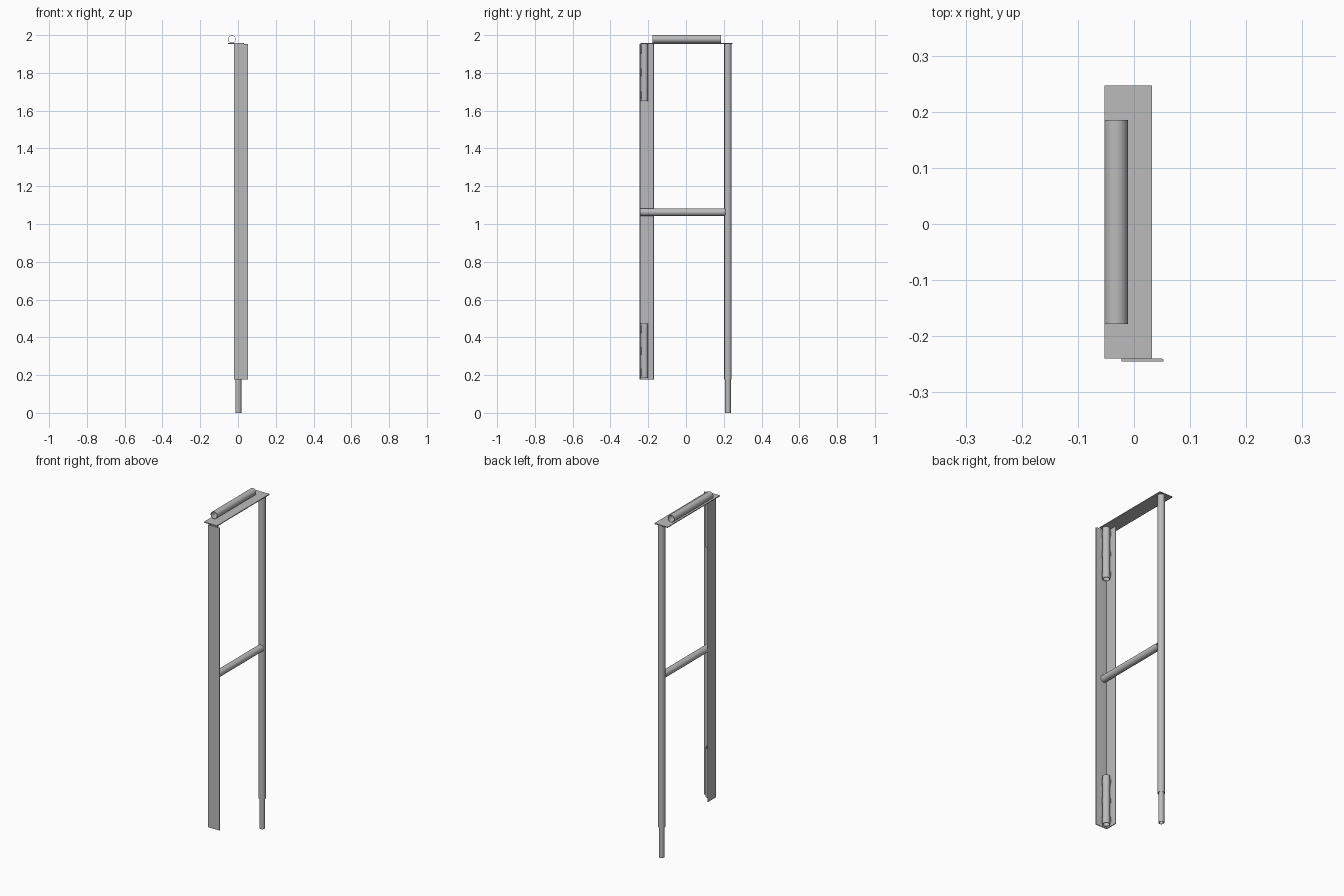
import bpy, bmesh, math
from mathutils import Matrix, Vector

if "Cube" in bpy.data.objects:
    bpy.data.objects.remove(bpy.data.objects["Cube"], do_unlink=True)

# One bare steel colour
steel = bpy.data.materials.new("grey_steel")
steel.use_nodes = True
colour = (0.5, 0.5, 0.5, 1)
steel.diffuse_color = colour
steel.node_tree.nodes["Principled BSDF"].inputs["Base Color"].default_value = colour


def finish(bm, name, smooth=False):
    bmesh.ops.recalc_face_normals(bm, faces=bm.faces)
    mesh = bpy.data.meshes.new(name)
    bm.to_mesh(mesh)
    bm.free()
    obj = bpy.data.objects.new(name, mesh)
    bpy.context.collection.objects.link(obj)
    mesh.materials.append(steel)
    if smooth:
        bpy.ops.object.select_all(action="DESELECT")
        obj.select_set(True)
        bpy.context.view_layer.objects.active = obj
        bpy.ops.object.shade_smooth_by_angle(angle=math.radians(40))
    return obj


def tube(name, start, end, radius, wall=0.003, sides=32):
    """Open pipe with a real wall between two points."""
    start, end = Vector(start), Vector(end)
    axis = end - start
    turn = axis.to_track_quat("Z", "Y")
    bm = bmesh.new()
    rings = []
    for r, base in ((radius, start), (radius, end), (radius - wall, end), (radius - wall, start)):
        angles = [2 * math.pi * i / sides for i in range(sides)]
        rings.append([bm.verts.new(base + turn @ Vector((r * math.cos(a), r * math.sin(a), 0)))
                      for a in angles])
    for k in range(4):
        a, b = rings[k], rings[(k + 1) % 4]
        for i in range(sides):
            j = (i + 1) % sides
            bm.faces.new((a[i], a[j], b[j], b[i]))
    return finish(bm, name, True)


def extrude_outline(name, points, z0, z1):
    bm = bmesh.new()
    face = bm.faces.new([bm.verts.new((x, y, z0)) for x, y in points])
    new = bmesh.ops.extrude_face_region(bm, geom=[face])["geom"]
    bmesh.ops.translate(bm, vec=(0, 0, z1 - z0),
                        verts=[v for v in new if isinstance(v, bmesh.types.BMVert)])
    return finish(bm, name, True)


def weld_bead(name, centre, length):
    bm = bmesh.new()
    bmesh.ops.create_uvsphere(bm, u_segments=10, v_segments=6, radius=1)
    bmesh.ops.transform(bm, matrix=Matrix.Translation(centre)
                        @ Matrix.Diagonal((0.004, 0.004, length / 2, 1)), verts=bm.verts)
    finish(bm, name, True)


# Angle iron: flange across the front, flange along the side, rounded toes
X, Y, W, T = -0.022, -0.245, 0.075, 0.005
R = 0.004
arc = [(R * math.sin(i * math.pi / 8), R * math.cos(i * math.pi / 8)) for i in range(5)]
front_toe = [(W - R + c, T - R + s) for s, c in arc]
side_toe = [(y, x) for x, y in reversed(front_toe)]
outline = [(0, 0), (W, 0)] + front_toe + [(T, T)] + side_toe + [(0, W)]
extrude_outline("angle_iron", [(X + x, Y + y) for x, y in outline], 0.177, 1.952)

# Top plate
extrude_outline("top_plate", [(-0.053, -0.24), (0.032, -0.24), (0.032, 0.247), (-0.053, 0.247)],
                1.954, 1.959)

# Pipes
tube("top_sleeve", (-0.032, -0.178, 1.979), (-0.032, 0.185, 1.979), 0.021, 0.002)
tube("rear_post", (0.002, 0.222, 0.177), (0.002, 0.222, 1.954), 0.0195)
tube("post_foot", (0.002, 0.222, 0), (0.002, 0.222, 0.3), 0.0155)
tube("cross_bar", (0.003, -0.24, 1.063), (0.003, 0.21, 1.063), 0.02)

# Short pipes nested in the corner of the angle iron, with weld beads either side
for level, z0, z1 in (("lower", 0.185, 0.473), ("upper", 1.652, 1.954)):
    tube(level + "_hinge_pipe", (0.003, -0.22, z0), (0.003, -0.22, z1), 0.02)
    for n in range(3):
        z = z0 + 0.03 + n * (z1 - z0 - 0.06) / 2
        weld_bead(f"{level}_front_weld_{n}", (0.013, -0.238, z), 0.045)
        weld_bead(f"{level}_side_weld_{n}", (-0.015, -0.21, z), 0.045)
